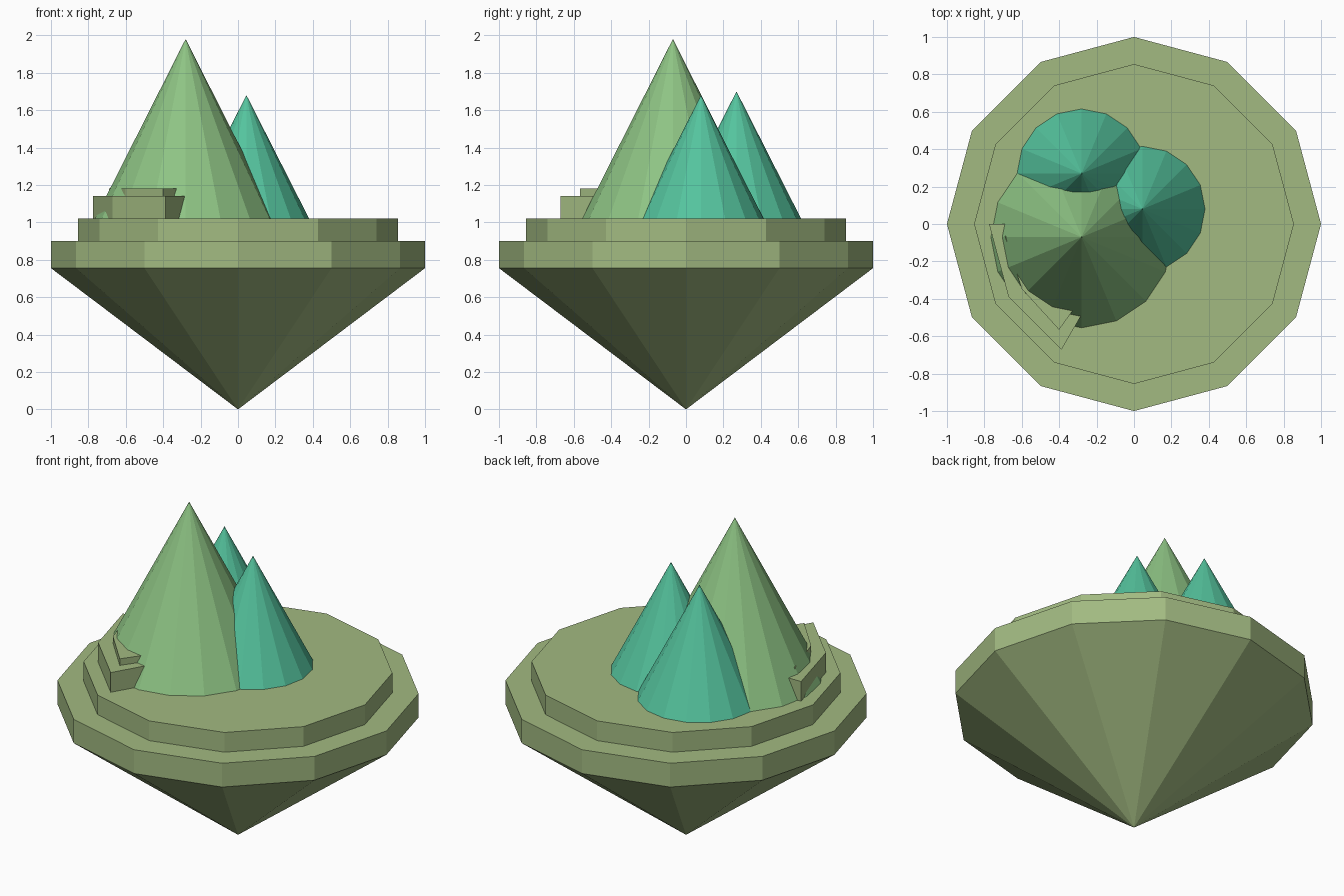
import bpy, bmesh
from math import cos, sin, radians

if "Cube" in bpy.data.objects:
    bpy.data.objects.remove(bpy.data.objects["Cube"])


def material(name, rgb):
    m = bpy.data.materials.new(name)
    m.diffuse_color = (*rgb, 1)
    m.use_nodes = True
    m.node_tree.nodes["Principled BSDF"].inputs["Base Color"].default_value = m.diffuse_color
    return m


grass = material("grass green", (0.36, 0.49, 0.22))
leaf = material("light leaf green", (0.27, 0.55, 0.23))
teal = material("teal green", (0.09, 0.55, 0.34))


def finish(bm, name, mat):
    bmesh.ops.recalc_face_normals(bm, faces=bm.faces)
    mesh = bpy.data.meshes.new(name)
    bm.to_mesh(mesh)
    bm.free()
    mesh.materials.append(mat)
    ob = bpy.data.objects.new(name, mesh)
    bpy.context.collection.objects.link(ob)
    return ob


def frustum(name, sides, r1, r2, z1, z2, mat, x=0, y=0):
    bm = bmesh.new()
    bmesh.ops.create_cone(bm, cap_ends=True, segments=sides,
                          radius1=r1, radius2=r2, depth=z2 - z1)
    bmesh.ops.remove_doubles(bm, verts=bm.verts, dist=1e-5)
    bmesh.ops.translate(bm, verts=bm.verts, vec=(x, y, (z1 + z2) / 2))
    return finish(bm, name, mat)


def wedge(name, radius, angles, z1, z2, mat):
    """Flat sector of a polygon around the centre of the island."""
    bm = bmesh.new()
    pts = [(0.7 * radius * cos(radians(a)), 0.7 * radius * sin(radians(a)))
           for a in reversed(angles)]
    pts += [(radius * cos(radians(a)), radius * sin(radians(a))) for a in angles]
    face = bm.faces.new([bm.verts.new((px, py, z1)) for px, py in pts])
    top = bmesh.ops.extrude_face_region(bm, geom=[face], use_keep_orig=True)["geom"]
    bmesh.ops.translate(bm, vec=(0, 0, z2 - z1),
                        verts=[v for v in top if isinstance(v, bmesh.types.BMVert)])
    return finish(bm, name, mat)


# Floating island: pointed underside and two stepped slabs
frustum("island_underside", 12, 0, 1.0, 0, 0.755, grass)
frustum("lower_slab", 12, 1.0, 1.0, 0.755, 0.90, grass)
frustum("upper_slab", 12, 0.855, 0.855, 0.90, 1.02, grass)

# Small terraces beside the large peak
wedge("lower_terrace", 0.775, (180, 210, 240), 1.02, 1.14, grass)
wedge("upper_terrace", 0.693, (185.3, 210, 234.7), 1.14, 1.18, grass)

# Peaks
frustum("large_peak", 16, 0.485, 0, 1.02, 1.98, leaf, -0.28, -0.07)
frustum("right_peak", 16, 0.335, 0, 1.02, 1.68, teal, 0.045, 0.08)
frustum("back_peak", 16, 0.345, 0, 1.02, 1.70, teal, -0.28, 0.27)
